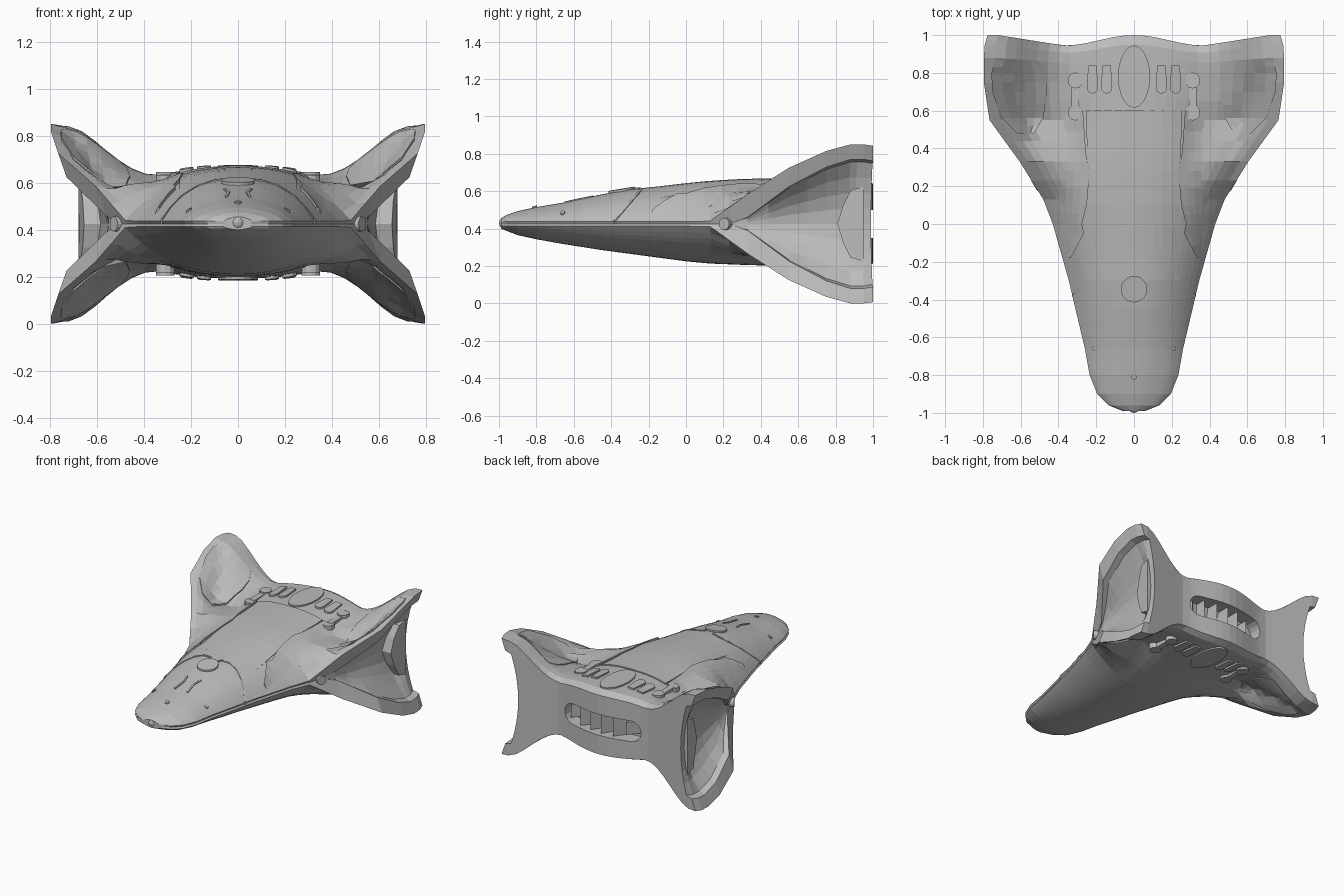
import bpy, bmesh, math
from mathutils import Matrix, Vector

if "Cube" in bpy.data.objects:
    bpy.data.objects.remove(bpy.data.objects["Cube"])

MID = 0.425
grey = bpy.data.materials.new("hull_grey")
grey.diffuse_color = (0.5, 0.5, 0.5, 1)
grey.use_nodes = True
grey.node_tree.nodes["Principled BSDF"].inputs["Base Color"].default_value = grey.diffuse_color

# stations: y, half width, fin tip rise, top height, bottom depth, waist half width, dome half width
KEYS = [
    (-0.99, .06, .01, .03, .025, .055, .06), (-0.96, .135, .012, .048, .037, .127, .135),
    (-0.9, .195, .012, .068, .06, .187, .195), (-0.8, .235, .012, .09, .082, .227, .235),
    (-0.66, .26, .012, .113, .107, .252, .26), (-0.45, .31, .012, .158, .14, .302, .31),
    (-0.3, .345, .012, .185, .16, .337, .345), (0, .43, .012, .215, .2, .422, .43),
    (0.13, .48, .015, .225, .212, .472, .48), (0.33, .605, .16, .233, .22, .55, .54),
    (0.55, .765, .3, .238, .225, .56, .55), (0.75, .795, .39, .24, .23, .58, .67),
    (0.88, .795, .425, .24, .232, .59, .75), (0.95, .79, .425, .24, .232, .65, .75),
    (1.0, .775, .418, .215, .212, .65, .75)]


def params(y):
    y = min(max(y, KEYS[0][0]), KEYS[-1][0])
    for a, b in zip(KEYS, KEYS[1:]):
        if y <= b[0]:
            f = (y - a[0]) / (b[0] - a[0])
            return [p + (q - p) * f for p, q in zip(a[1:], b[1:])]


def surf(x, y, side=1):
    """Height of the upper (side=1) or lower (side=-1) hull skin."""
    W, tip, h, hb, M, D = params(y)
    x = abs(x)
    dome = max(0, 1 - (x / D) ** 2.5)
    t = min(1, max(0, (x / W - .4) / .6))
    fin = 1 - (1 - t * t) ** 1.9
    return MID + side * ((h if side > 0 else hb) * dome + tip * fin)


def notch(x):
    x = abs(x)
    if x < .37:
        return .055 * math.sin(math.pi / 2 * x / .37) ** 2
    return .055 * max(0, 1 - (x - .37) / .35)


def finish(name, bm):
    bmesh.ops.recalc_face_normals(bm, faces=bm.faces)
    me = bpy.data.meshes.new(name)
    bm.to_mesh(me)
    bm.free()
    me.materials.append(grey)
    ob = bpy.data.objects.new(name, me)
    bpy.context.collection.objects.link(ob)
    return ob


def ring(y):
    W, tip, h, hb, M, D = params(y)
    inner = 1.17 * max(0, tip - .13)
    s = [i / 14 for i in range(15)]
    if inner > .002:
        xr = W - .35 * (tip - inner)
        k = min(.045, inner * .3)
        side = [(xr, inner)]
        side += [(M + (xr - k - M) * f * f, inner * f * .96) for f in (1, .75, .5, .25)]
    else:
        side = [(M, 0)] * 5
    half = [(W * u, surf(W * u, y, 1)) for u in s] + [(x, MID + z) for x, z in side]
    half += [(M, MID)]
    half += [(x, MID - z) for x, z in reversed(side)]
    half += [(W * u, surf(W * u, y, -1)) for u in reversed(s)]
    full = half + [(-x, z) for x, z in reversed(half[1:-1])]
    return [(x, y, z) for x, z in full]


# hull with four swept fins, lofted along y
bm = bmesh.new()
ys = [KEYS[0][0]]
for a, b in zip(KEYS, KEYS[1:]):
    ys += [(a[0] + b[0]) / 2, b[0]]
rings = [[bm.verts.new(p) for p in ring(y)] for y in ys]
for r0, r1 in zip(rings, rings[1:]):
    n = len(r0)
    for i in range(n):
        j = (i + 1) % n
        bm.faces.new((r0[i], r0[j], r1[j], r1[i]))
bm.faces.new(rings[0])
bmesh.ops.remove_doubles(bm, verts=bm.verts, dist=1e-4)
edges = [e for e in bm.edges if e.is_boundary and min(v.co.y for v in e.verts) > .9]
# rear wall with a recessed exhaust slot
slot = []
for i in range(9):
    a = -math.pi / 2 + math.pi * i / 8
    slot.append((.23 + .075 * math.cos(a), .075 * math.sin(a)))
slot += [(x, .075) for x in (.12, 0, -.12)]
slot += [(-x, -z) for x, z in slot[:9]] + [(x, -.075) for x in (-.12, 0, .12)]
outer = [bm.verts.new((x, 1, MID + z)) for x, z in slot]
deep = [bm.verts.new((x, .88, MID + z)) for x, z in slot]
n = len(slot)
for i in range(n):
    edges.append(bm.edges.new((outer[i], outer[(i + 1) % n])))
bmesh.ops.triangle_fill(bm, edges=edges, use_beauty=True, normal=(0, 1, 0))
for i in range(n):
    j = (i + 1) % n
    bm.faces.new((outer[i], outer[j], deep[j], deep[i]))
bm.faces.new(deep)
# cut the rear wall into upright strips, then bend it into the wavy trailing edge
for k in range(-12, 13):
    cap = [f for f in bm.faces if min(v.co.y for v in f.verts) > .999]
    geom = cap + list({e for f in cap for e in f.edges}) + list({v for f in cap for v in f.verts})
    bmesh.ops.bisect_plane(bm, geom=geom, dist=1e-4, plane_co=(k * .06 + .003, 0, 0), plane_no=(1, 0, 0))
for v in bm.verts:
    if v.co.y > .75:
        v.co.y -= (v.co.y - .75) / .25 * notch(v.co.x)
finish("hull", bm)


def prism(bm, lo, hi):
    a = [bm.verts.new(p) for p in lo]
    b = [bm.verts.new(p) for p in hi]
    bm.faces.new(a)
    bm.faces.new(b)
    for i in range(len(a)):
        j = (i + 1) % len(a)
        bm.faces.new((a[i], a[j], b[j], b[i]))


def pad(name, pts, lift=.012, sides=(1,), mirror=False, flat=None):
    """Raised plate from an outline in x,y; follows the skin or has a flat top."""
    bm = bmesh.new()
    for sd in sides:
        for m in ((1, -1) if mirror else (1,)):
            lo = [(m * x, y, surf(x, y, sd) - sd * .03) for x, y in pts]
            hi = [(m * x, y, MID + sd * flat if flat else surf(x, y, sd) + sd * lift) for x, y in pts]
            prism(bm, lo, hi)
    finish(name, bm)


def sheet(name, rows, lift, sides=(1,), mirror=False, ramp=0, fade=False):
    """Grid plate laid on the skin; ramp fades the lift in along y, fade fades it out across."""
    bm = bmesh.new()
    y0 = rows[0][0][1]
    for sd in sides:
        for m in ((1, -1) if mirror else (1,)):
            g = []
            for r in rows:
                k = min(1, (r[0][1] - y0) / ramp) if ramp else 1
                g.append([bm.verts.new((m * x, y, surf(x, y, sd) + sd * (
                    lift * k * (1 - i / (len(r) - 1)) - .004 if fade else lift * k)))
                    for i, (x, y) in enumerate(r)])
            for a, b in zip(g, g[1:]):
                for i in range(len(a) - 1):
                    bm.faces.new((a[i], a[i + 1], b[i + 1], b[i]))
    rim = [e for e in bm.edges if e.is_boundary]
    for v in bmesh.ops.extrude_edge_only(bm, edges=rim)["geom"]:
        if isinstance(v, bmesh.types.BMVert):
            v.co.z -= math.copysign(lift + .015, v.co.z - MID)
    finish(name, bm)


def bands(table, cols):
    """Rows from (y, x0, x1), resampled finely along y."""
    rows = []
    for a, b in zip(table, table[1:] + table[-1:]):
        for f in ((0, .5) if b is not a else (0,)):
            y, p, q = [u + (v - u) * f for u, v in zip(a, b)]
            rows.append([(p + (q - p) * i / cols, y) for i in range(cols + 1)])
    return rows


def ribbon(pts, w):
    rows = []
    for i, p in enumerate(pts):
        d = (Vector(pts[min(i + 1, len(pts) - 1)]) - Vector(pts[max(i - 1, 0)])).normalized()
        rows.append([(p[0] - d.y * w, p[1] + d.x * w), (p[0] + d.y * w, p[1] - d.x * w)])
    return rows


def oval(cx, cy, rx, ry, n=16):
    return [(cx + rx * math.cos(2 * math.pi * i / n), cy + ry * math.sin(2 * math.pi * i / n)) for i in range(n)]


BOTH = (1, -1)
# spine deck, wavy side armour and fin panels
sheet("spine_deck", bands([(-.15, -.25, .25), (.1, -.25, .25), (.28, -.245, .245),
                           (.45, -.25, .25), (.6, -.255, .255)], 10), .008, ramp=.4)
sheet("side_armour", bands([(-.18, .335, .36), (-.05, .265, .38), (0, .275, .39), (.1, .25, .4),
                            (.28, .235, .4), (.38, .255, .39), (.6, .27, .36)], 4), .02, mirror=True, fade=True)
sheet("fin_panel", bands([(.48, .53, .62), (.56, .48, .7), (.7, .46, .75),
                          (.8, .47, .755), (.86, .5, .74)], 5), .008, BOTH, True)

# rear hatch, vents and linkage rods on top and underside
pad("rear_hatch", oval(0, .78, .085, .165, 20), .01, BOTH)
for k, cx in enumerate((.145, .22)):
    pts = [(cx + .03 * math.cos(a), .725 + .035 * math.sin(a))
           for a in [math.pi + math.pi * i / 6 for i in range(7)]]
    pad("vent_%d" % (k + 1), pts + [(cx + .022, .84), (cx - .022, .84)], .012, BOTH, True)
pad("rod_front_end", oval(.31, .59, .04, .042, 12), 0, BOTH, True, .208)
pad("rod_rear_end", oval(.31, .76, .04, .042, 12), 0, BOTH, True, .22)
pad("rod_bar", [(.29, .6), (.33, .6), (.33, .75), (.29, .75)], 0, BOTH, True, .21)

# nose details: round hatch, cowl seam, slits, studs
pad("dorsal_hatch", oval(0, -.345, .07, .07, 20), .012)
sheet("cowl_seam", ribbon([(.03, -.275), (.045, -.25), (.1, -.24), (.17, -.255),
                           (.24, -.295), (.29, -.34), (.325, -.385)], .006), .006, mirror=True)
sheet("nose_slit", ribbon([(.055, -.5), (.04, -.56), (.05, -.65)], .006), .006, mirror=True)
pad("side_stud", oval(.21, -.66, .012, .012, 8), .008, mirror=True)
pad("nose_stud", oval(0, -.81, .015, .015, 10), .008)
bm = bmesh.new()
bmesh.ops.create_uvsphere(bm, u_segments=16, v_segments=8, radius=.03,
                          matrix=Matrix.Translation((0, -.97, .43)))
finish("nose_sensor", bm)

# round side lamps at the root of the fins
bm = bmesh.new()
for m in (1, -1):
    mat = Matrix.Translation((m * .512, .213, MID)) @ Vector((m, -.6, 0)).to_track_quat('Z', 'Y').to_matrix().to_4x4()
    bmesh.ops.create_cone(bm, cap_ends=True, segments=16, radius1=.034, radius2=.032, depth=.04, matrix=mat)
finish("side_lamp", bm)

# braces closing the side pockets
bm = bmesh.new()
half = [(.81, 0), (.84, .1), (.88, .18), (.95, .2)]
outline = half + [(y, -z) for y, z in reversed(half[1:])]
for m in (1, -1):
    prism(bm, [(m * .5, y, MID + z) for y, z in outline],
          [(m * (.655 + .6 * z * z), y, MID + z) for y, z in outline])
finish("side_brace", bm)

# slanted vanes inside the exhaust slot
bm = bmesh.new()
for i in range(6):
    x = -.27 + i * .09
    tri = [(x, .84), (x + .088, .84), (x + .088, 1 - notch(x + .088) - .025)]
    hz = .045 if i in (0, 5) else .072
    prism(bm, [(a, b, MID - hz) for a, b in tri], [(a, b, MID + hz) for a, b in tri])
finish("exhaust_vanes", bm)
